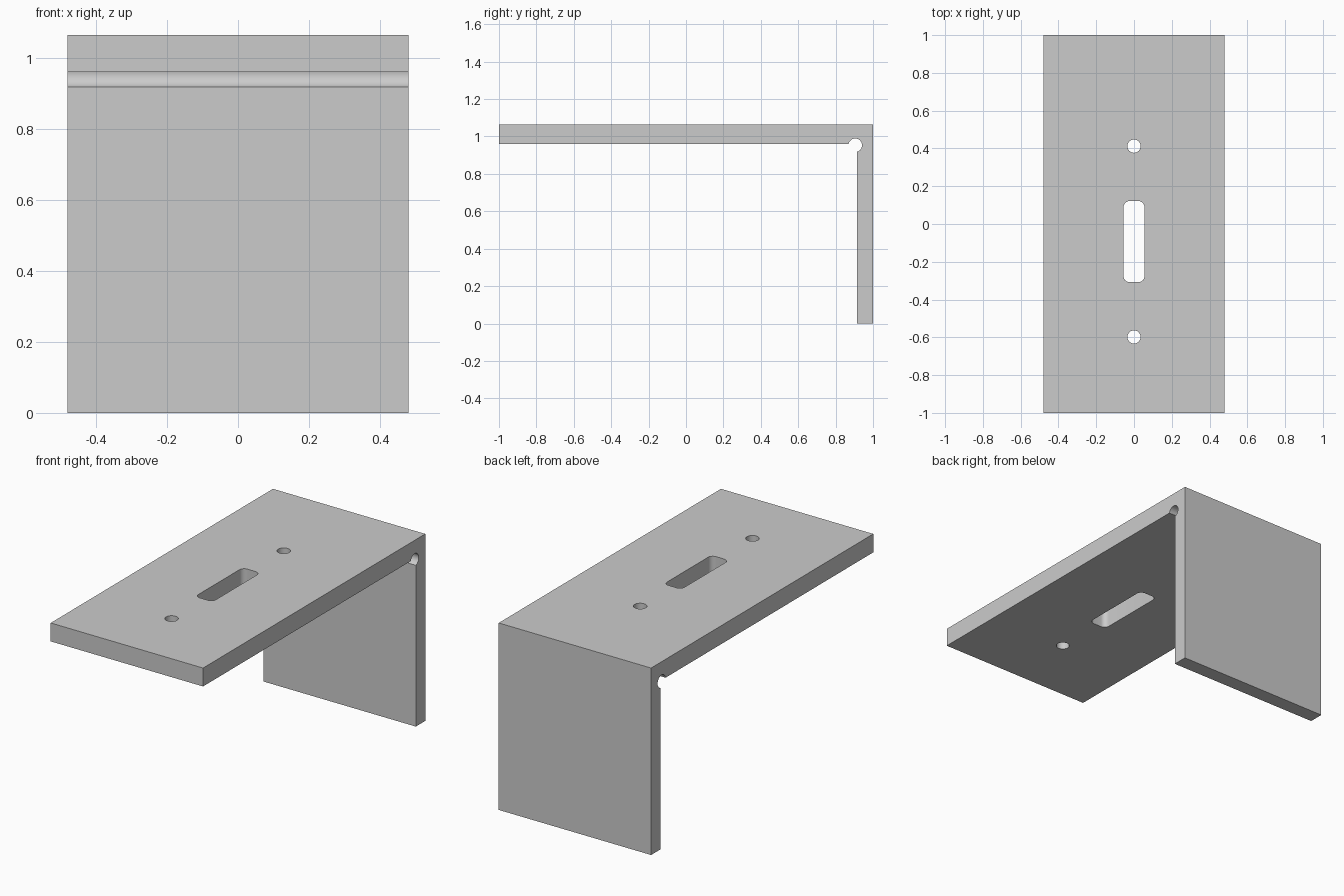
import bpy, bmesh, math
from mathutils import Vector

cube = bpy.data.objects.get("Cube")
if cube:
    bpy.data.objects.remove(cube, do_unlink=True)

WIDTH, HEIGHT = 0.96, 1.065
UNDERSIDE, WALL_FRONT = 0.96, 0.915
SLOT_Y = -0.093

steel = bpy.data.materials.new("light grey metal")
steel.use_nodes = True
grey = (0.6, 0.6, 0.6, 1)
steel.diffuse_color = grey
steel.node_tree.nodes["Principled BSDF"].inputs["Base Color"].default_value = grey


def arc(cx, cy, r, start, end, steps):
    angles = [start + (end - start) * i / steps for i in range(steps + 1)]
    return [(cx + r * math.cos(a), cy + r * math.sin(a)) for a in angles]


def prism(name, points, push):
    """Closed outline of 3D points, extruded along push."""
    bm = bmesh.new()
    face = bm.faces.new([bm.verts.new(p) for p in points])
    out = bmesh.ops.extrude_face_region(bm, geom=[face])
    verts = [g for g in out["geom"] if isinstance(g, bmesh.types.BMVert)]
    bmesh.ops.translate(bm, verts=verts, vec=Vector(push))
    bmesh.ops.recalc_face_normals(bm, faces=bm.faces)
    mesh = bpy.data.meshes.new(name)
    bm.to_mesh(mesh)
    bm.free()
    mesh.materials.append(steel)
    obj = bpy.data.objects.new(name, mesh)
    bpy.context.collection.objects.link(obj)
    return obj


# L-shaped bracket with a round relief groove in the inner corner
gy, gz, gr = 0.905, 0.953, 0.036
groove = arc(gy, gz, gr,
             math.pi - math.asin((UNDERSIDE - gz) / gr),
             -math.acos((WALL_FRONT - gy) / gr), 32)
profile = [(WALL_FRONT, 0), (1, 0), (1, HEIGHT), (-1, HEIGHT), (-1, UNDERSIDE)] + groove
bracket = prism("angle_bracket", [(-WIDTH / 2, y, z) for y, z in profile], (WIDTH, 0, 0))

# Two round holes and a rounded slot through the top plate
outlines = [arc(0, SLOT_Y + s * 0.505, 0.035, 0, math.tau, 32)[:-1] for s in (-1, 1)]
slot, radius = [], 0.03
for i, (sx, sy) in enumerate([(1, 1), (-1, 1), (-1, -1), (1, -1)]):
    start = i * math.pi / 2
    slot += arc(sx * (0.055 - radius), SLOT_Y + sy * (0.214 - radius), radius,
                start, start + math.pi / 2, 8)
outlines.append(slot)

bpy.context.view_layer.objects.active = bracket
bracket.select_set(True)
for outline in outlines:
    cutter = prism("hole_cutter", [(x, y, 0.9) for x, y in outline], (0, 0, 0.3))
    cutter.hide_render = True
    cut = bracket.modifiers.new("hole", "BOOLEAN")
    cut.operation, cut.solver, cut.object = "DIFFERENCE", "EXACT", cutter
    bpy.ops.object.modifier_apply(modifier=cut.name)
    bpy.data.objects.remove(cutter, do_unlink=True)

bpy.ops.object.shade_smooth_by_angle(angle=math.radians(30))
